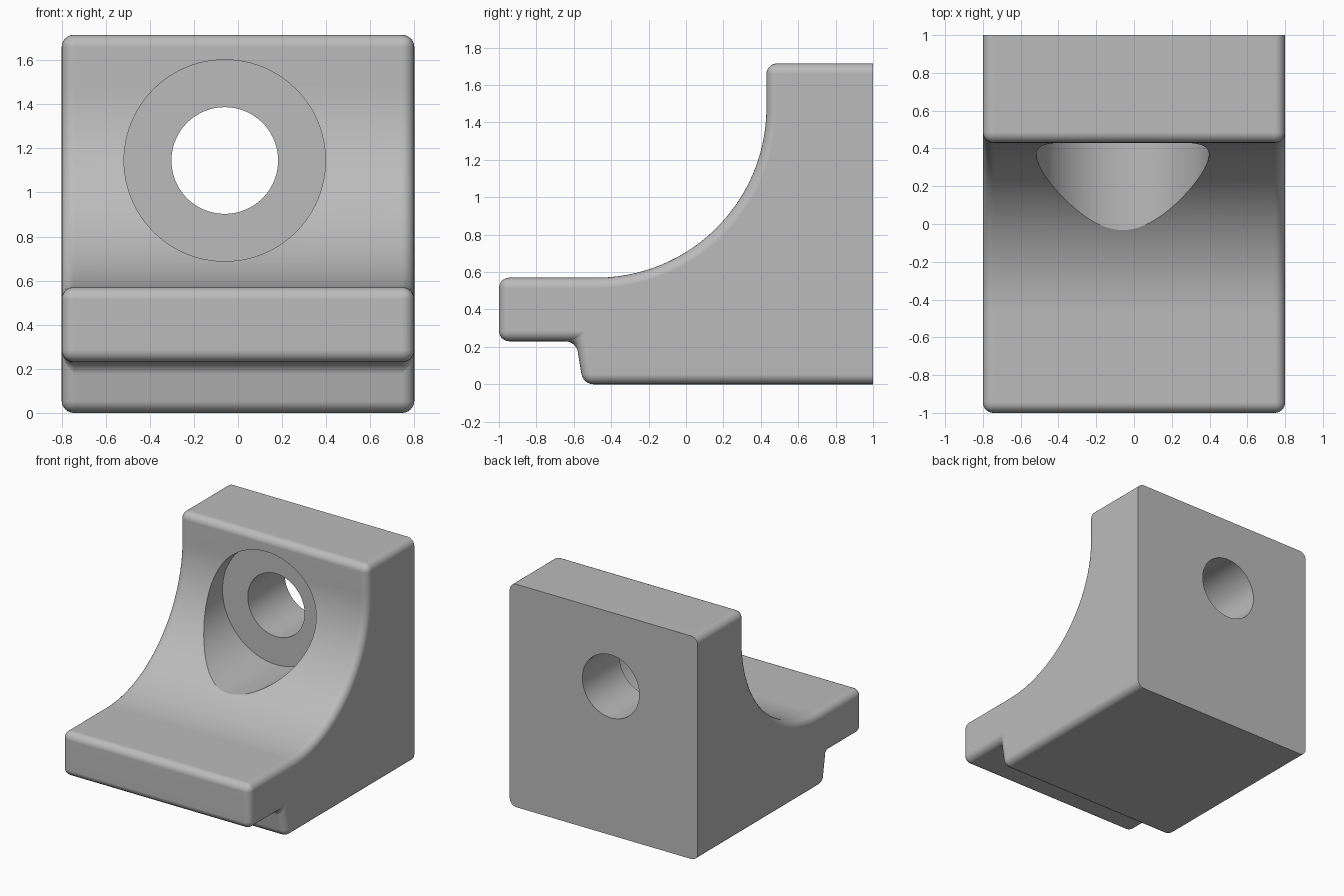
import bpy, bmesh, math
from math import radians, sin, cos

cube = bpy.data.objects.get("Cube")
if cube:
    bpy.data.objects.remove(cube, do_unlink=True)

HALF_WIDTH, BACK, FILLET = 0.8, 1.0, 0.055
BORE_X, BORE_Z = -0.06, 1.145

grey = bpy.data.materials.new("plain grey")
grey.use_nodes = True
grey.diffuse_color = (0.5, 0.5, 0.5, 1)
grey.node_tree.nodes["Principled BSDF"].inputs["Base Color"].default_value = (0.5, 0.5, 0.5, 1)

# Side profile (y, z): foot, overhanging lip, concave sweep, upright
R, STEPS = 0.91, 40
sweep = [(-0.48 + R * sin(radians(90 * i / STEPS)), 1.48 - R * cos(radians(90 * i / STEPS)))
         for i in range(STEPS + 1)]
profile = [(BACK, 0), (-0.55, 0), (-0.588, 0.23), (-1, 0.23), (-1, 0.57)]
profile += sweep + [(0.43, 1.715), (BACK, 1.715)]

# Extrude the profile across the width
bm = bmesh.new()
side = bm.faces.new([bm.verts.new((-HALF_WIDTH, y, z)) for y, z in profile])
moved = bmesh.ops.extrude_face_region(bm, geom=[side], use_keep_orig=True)
for v in moved["geom"]:
    if isinstance(v, bmesh.types.BMVert):
        v.co.x = HALF_WIDTH
bmesh.ops.recalc_face_normals(bm, faces=bm.faces)

# Round every real edge except the four around the flat back
def is_rounded(edge):
    on_back = all(v.co.y > BACK - 0.001 for v in edge.verts)
    return not on_back and edge.calc_face_angle(0) > radians(10)

bmesh.ops.bevel(bm, geom=[e for e in bm.edges if is_rounded(e)], offset=FILLET,
                offset_type='OFFSET', segments=6, profile=0.5, affect='EDGES',
                clamp_overlap=False)
bmesh.ops.recalc_face_normals(bm, faces=bm.faces)
mesh = bpy.data.meshes.new("bracket_body")
bm.to_mesh(mesh)
bm.free()
body = bpy.data.objects.new("bracket_body", mesh)
bpy.context.collection.objects.link(body)
mesh.materials.append(grey)


# Cut a round bore along y, then discard the cutter
def cut_bore(name, radius, y0, y1):
    bpy.ops.mesh.primitive_cylinder_add(
        vertices=96, radius=radius, depth=y1 - y0,
        location=(BORE_X, (y0 + y1) / 2, BORE_Z), rotation=(radians(90), 0, 0))
    cutter = bpy.context.object
    cutter.name = name
    cutter.hide_render = True
    cutter.data.materials.append(grey)
    mod = body.modifiers.new(name, 'BOOLEAN')
    mod.operation, mod.solver, mod.object = 'DIFFERENCE', 'EXACT', cutter
    bpy.context.view_layer.objects.active = body
    bpy.ops.object.modifier_apply(modifier=name)
    bpy.data.objects.remove(cutter, do_unlink=True)


cut_bore("counterbore_cutter", 0.457, -1.5, 0.55)
cut_bore("through_hole_cutter", 0.242, -1.5, 1.5)

# Smooth fillets and bores, crisp rims
bpy.ops.object.select_all(action='DESELECT')
body.select_set(True)
bpy.context.view_layer.objects.active = body
bpy.ops.object.shade_smooth_by_angle(angle=radians(30))
weighted = body.modifiers.new("clean_flats", 'WEIGHTED_NORMAL')
weighted.keep_sharp = True
